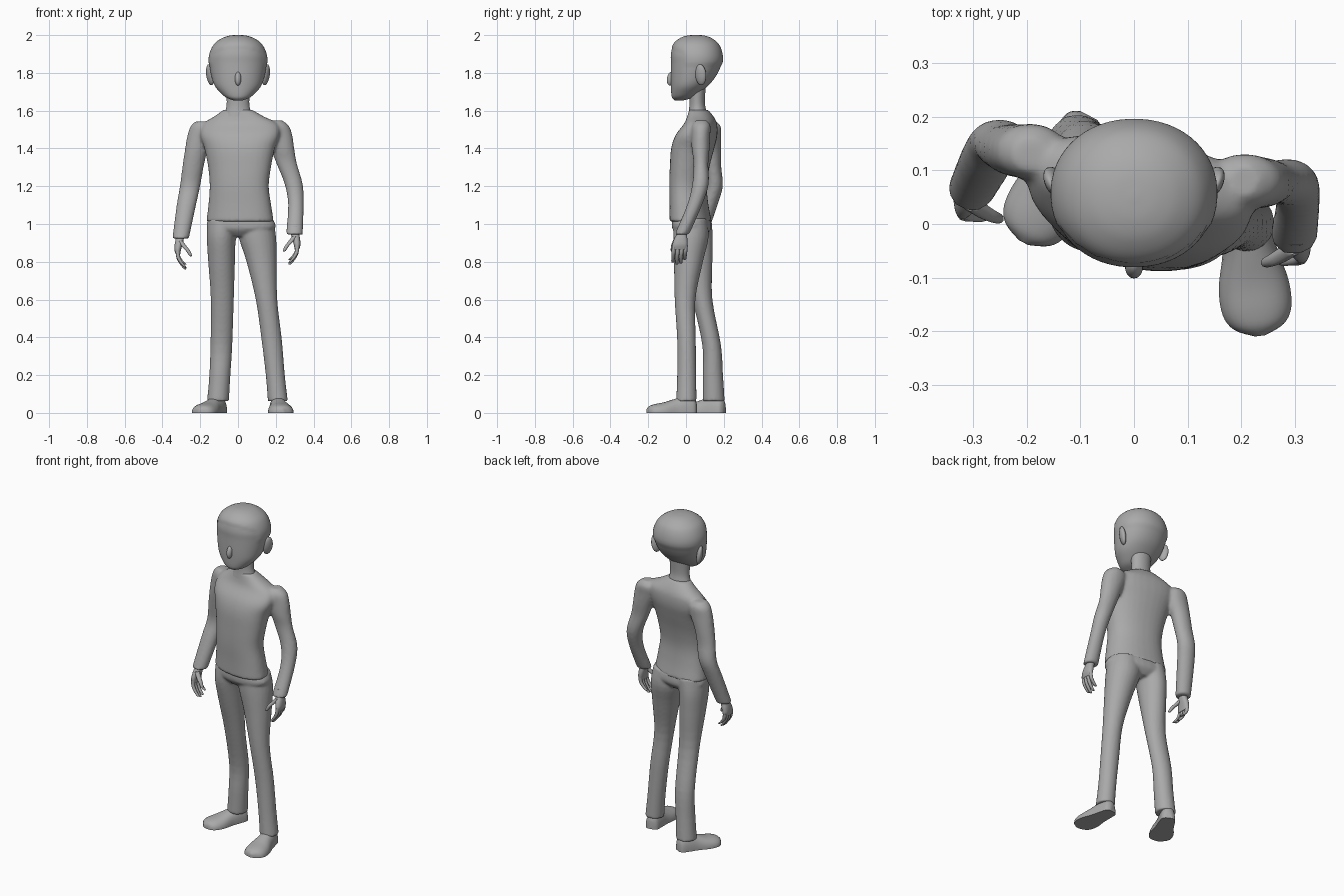
import bpy, bmesh, math
from mathutils import Matrix, Vector

grey = bpy.data.materials.new("plain grey")
grey.diffuse_color = (0.4, 0.4, 0.4, 1)


def finish(name, bm, angle=50):
    bmesh.ops.recalc_face_normals(bm, faces=bm.faces)
    for f in bm.faces:
        f.smooth = True
    for e in bm.edges:
        if len(e.link_faces) == 2 and e.calc_face_angle(0) > math.radians(angle):
            e.smooth = False
    me = bpy.data.meshes.new(name)
    bm.to_mesh(me)
    bm.free()
    me.materials.append(grey)
    ob = bpy.data.objects.new(name, me)
    bpy.context.collection.objects.link(ob)
    return ob


def spline(a, b, c, d, t):
    return 0.5 * (2*b + (c - a)*t + (2*a - 5*b + 4*c - d)*t*t + (3*b - a - 3*c + d)*t**3)


def loft(bm, rings, sides=24, p=2.0, shear=0.0, steps=4, flat=False, mat=Matrix()):
    """Closed skin through rings given as (z, x0, x1, y0, y1)."""
    R = [rings[0]] + list(rings) + [rings[-1]]
    rows = []
    for i in range(1, len(R) - 2):
        for s in range(steps):
            rows.append([spline(R[i-1][k], R[i][k], R[i+1][k], R[i+2][k], s/steps) for k in range(5)])
    rows.append(rings[-1])
    loops = []
    for z, x0, x1, y0, y1 in rows:
        loop = []
        for j in range(sides):
            a = math.tau * (j + 0.5) / sides
            c, s = math.cos(a), math.sin(a)
            dx = (x1 - x0)/2 * math.copysign(abs(c)**(2/p), c)
            y = (y0 + y1)/2 + (y1 - y0)/2 * math.copysign(abs(s)**(2/p), s) + shear*dx
            if flat:
                y = max(y, 0)
            loop.append(bm.verts.new(mat @ Vector(((x0 + x1)/2 + dx, y, z))))
        loops.append(loop)
    for a, b in zip(loops, loops[1:]):
        for j in range(sides):
            k = (j + 1) % sides
            bm.faces.new((a[j], a[k], b[k], b[j]))
    bm.faces.new(loops[0])
    bm.faces.new(loops[-1])


def tube(bm, pts):
    """Finger-like tube through (x, y, z, radius)."""
    loft(bm, [(z, x - r, x + r, y - r, y + r) for x, y, z, r in pts], sides=10, steps=3)


def fuse(ob, size, repeat):
    m = ob.modifiers.new("fuse", 'REMESH')
    m.mode, m.voxel_size, m.use_smooth_shade = 'VOXEL', size, True
    m = ob.modifiers.new("soften", 'SMOOTH')
    m.factor, m.iterations = 0.5, repeat


# Head with a slightly raised hair cap
bm = bmesh.new()
loft(bm, [(1.655, -.025, .025, -.06, -.01), (1.668, -.06, .06, -.073, .035),
          (1.69, -.088, .088, -.078, .07), (1.73, -.122, .122, -.08, .115),
          (1.78, -.14, .14, -.081, .157), (1.85, -.152, .152, -.08, .19),
          (1.90, -.149, .149, -.08, .191), (1.95, -.125, .125, -.066, .172),
          (1.98, -.086, .086, -.033, .137), (1.994, -.045, .045, .005, .1),
          (1.998, -.006, .006, .045, .057)], sides=56, p=2.1, steps=5)
mid = Vector((0, .055, 1.84))
for v in bm.verts:
    if v.co.z > 1.94 - 2*v.co.x**2 and v.co.z > 1.8 or (v.co.y > .0 and v.co.z > 1.84):
        v.co += (v.co - mid).normalized() * .003
finish("head", bm)

# Nose and ears
bm = bmesh.new()
bmesh.ops.create_uvsphere(bm, u_segments=20, v_segments=12, radius=1, matrix=Matrix.Translation((0, -.079, 1.77))
                          @ Matrix.Rotation(-.2, 4, 'X') @ Matrix.Diagonal((.017, .022, .038, 1)))
finish("nose", bm)
for s, side in ((1, "left"), (-1, "right")):
    bm = bmesh.new()
    bmesh.ops.create_uvsphere(bm, u_segments=20, v_segments=12, radius=1,
                              matrix=Matrix.Translation((s*.148, .078, 1.79)) @ Matrix.Rotation(-s*.45, 4, 'Z')
                              @ Matrix.Rotation(s*.15, 4, 'Y') @ Matrix.Diagonal((.017, .031, .056, 1)))
    finish(side + "_ear", bm)

# Neck
bm = bmesh.new()
loft(bm, [(1.57, -.078, .078, .01, .115), (1.61, -.064, .064, .016, .105),
          (1.65, -.06, .06, .018, .1), (1.73, -.065, .065, .015, .105)])
finish("neck", bm)

# Shirt: turned torso and two sleeves fused together
bm = bmesh.new()
loft(bm, [(1.012, -.168, .19, -.083, .132), (1.1, -.157, .176, -.083, .115),
          (1.2, -.15, .163, -.085, .107), (1.3, -.158, .175, -.082, .12),
          (1.4, -.178, .195, -.074, .145), (1.47, -.2, .22, -.05, .16),
          (1.53, -.185, .21, -.005, .158), (1.57, -.125, .135, .01, .142),
          (1.605, -.075, .075, .018, .115)], sides=32, p=2.25, shear=-.14)
loft(bm, [(1.548, .18, .235, .05, .11), (1.52, .14, .27, .03, .13), (1.47, .14, .288, .028, .128),
          (1.4, .172, .298, .03, .125), (1.32, .203, .312, .04, .118), (1.21, .247, .343, .033, .12),
          (1.1, .265, .348, .005, .085), (.945, .254, .343, -.06, .017)])
loft(bm, [(1.543, -.225, -.165, .1, .16), (1.515, -.253, -.13, .085, .185), (1.46, -.27, -.13, .085, .187),
          (1.38, -.283, -.163, .09, .187), (1.3, -.295, -.182, .1, .187), (1.2, -.308, -.2, .108, .195),
          (1.1, -.325, -.222, .078, .167), (.922, -.348, -.26, .022, .105)])
fuse(finish("shirt", bm), .009, 5)

# Trousers: hips and two legs fused together
bm = bmesh.new()
loft(bm, [(1.03, -.156, .18, -.07, .125), (.975, -.16, .195, -.07, .13),
          (.935, -.05, .06, -.035, .1)], sides=32, p=2.3, shear=-.1)
loft(bm, [(1.03, .0, .185, -.065, .11), (.93, .004, .202, -.068, .12), (.8, .045, .205, -.064, .09),
          (.6, .094, .208, -.06, .05), (.39, .124, .232, -.047, .052), (.2, .147, .248, -.047, .054),
          (.062, .158, .264, -.052, .056)])
loft(bm, [(1.03, -.16, .02, -.05, .135), (.93, -.165, -.01, -.05, .142), (.8, -.158, -.016, -.02, .14),
          (.6, -.144, -.022, .033, .14), (.36, -.146, -.03, .086, .185), (.2, -.152, -.04, .088, .196),
          (.062, -.164, -.048, .088, .205)])
fuse(finish("trousers", bm), .008, 4)


# Hands: thin palm, four curled fingers and a thumb
def hand(name, s, wx, wy, wz):
    bm = bmesh.new()
    palm = []
    for dz, cx, cy, hx, hy in ((.04, 0, .005, .022, .024), (0, 0, 0, .022, .026), (-.03, .006, -.006, .021, .036),
                               (-.06, .011, -.01, .018, .041), (-.085, .01, -.012, .012, .038)):
        x = wx + s*cx
        palm.append((wz + dz, x - hx, x + hx, wy + cy - hy, wy + cy + hy))
    loft(bm, palm, sides=16, p=2.4)
    for i, length in enumerate((.09, .1, .095, .075)):
        y = wy - .042 + i*.021
        tube(bm, [(wx + s*x, y - f*.006, wz - .065 - f*length, r) for x, f, r in
                  ((.012, 0, .0105), (.008, .4, .0105), (-.008, .72, .0095), (-.026, .95, .008), (-.03, 1, .003))])
    tube(bm, [(wx + s*x, wy + y, wz + z, r) for x, y, z, r in
              ((-.002, -.022, -.015, .014), (-.025, -.036, -.045, .014), (-.042, -.045, -.065, .012),
               (-.056, -.05, -.09, .009), (-.058, -.051, -.096, .003))])
    finish(name, bm)


hand("left_hand", 1, .302, -.022, .95)
hand("right_hand", -1, -.308, .06, .925)

# Shoes: flat-soled lofts from heel to toe
for side, hx, hy, yaw in (("left", .203, .056, 7), ("right", -.085, .203, -27)):
    bm = bmesh.new()
    m = Matrix.Translation((hx, hy, 0)) @ Matrix.Rotation(math.radians(yaw), 4, 'Z') @ Matrix.Rotation(math.pi/2, 4, 'X')
    loft(bm, [(d, -w, w, -h, h) for d, w, h in
              ((0, .018, .05), (.015, .038, .08), (.06, .046, .09), (.11, .052, .076), (.17, .066, .057),
               (.22, .065, .047), (.25, .047, .037), (.267, .01, .02))], sides=28, p=2.3, flat=True, mat=m)
    finish(side + "_shoe", bm)
